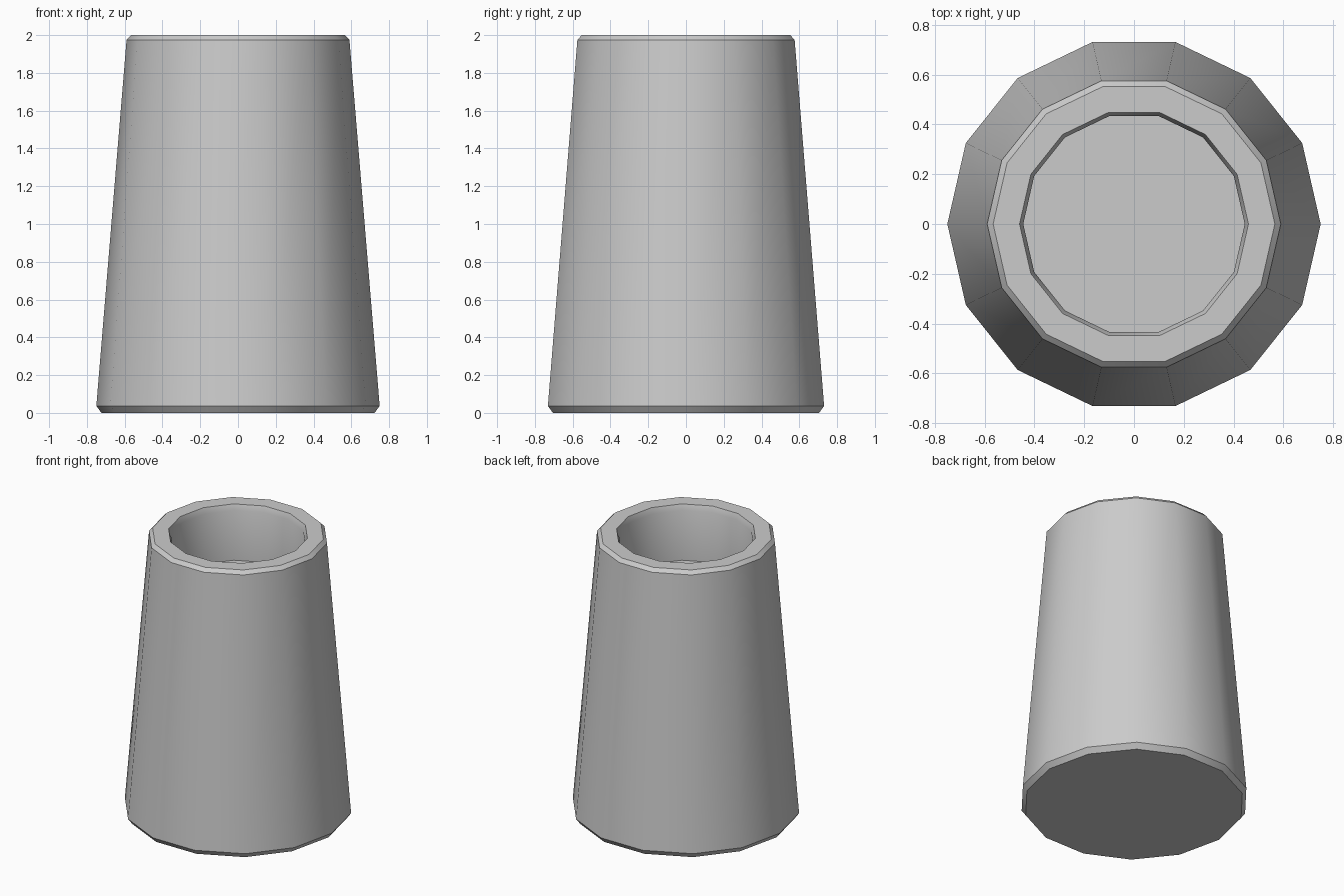
import bpy, math

if "Cube" in bpy.data.objects:
    bpy.data.objects.remove(bpy.data.objects["Cube"])

SIDES = 14


def lathe(name, profile):
    # Revolve a (radius, height) profile and cap both ends
    verts = [(r * math.cos(2 * math.pi * i / SIDES), r * math.sin(2 * math.pi * i / SIDES), z)
             for r, z in profile for i in range(SIDES)]
    faces = [tuple(reversed(range(SIDES)))]
    for k in range(len(profile) - 1):
        a, b = k * SIDES, (k + 1) * SIDES
        for i in range(SIDES):
            j = (i + 1) % SIDES
            faces.append((a + i, a + j, b + j, b + i))
    faces.append(tuple(range((len(profile) - 1) * SIDES, len(profile) * SIDES)))
    mesh = bpy.data.meshes.new(name)
    mesh.from_pydata(verts, [], faces)
    obj = bpy.data.objects.new(name, mesh)
    bpy.context.collection.objects.link(obj)
    bpy.context.view_layer.objects.active = obj
    obj.select_set(True)
    bpy.ops.object.shade_smooth_by_angle(angle=math.radians(30))
    return obj


# Tapered cup: bevelled foot, sloping wall, bevelled rim, lip and recessed floor
lathe("tapered_cup", [
    (0.723, 0.0), (0.75, 0.037), (0.59, 1.975), (0.566, 2.0),
    (0.46, 2.0), (0.445, 1.96), (0.445, 1.6),
])
